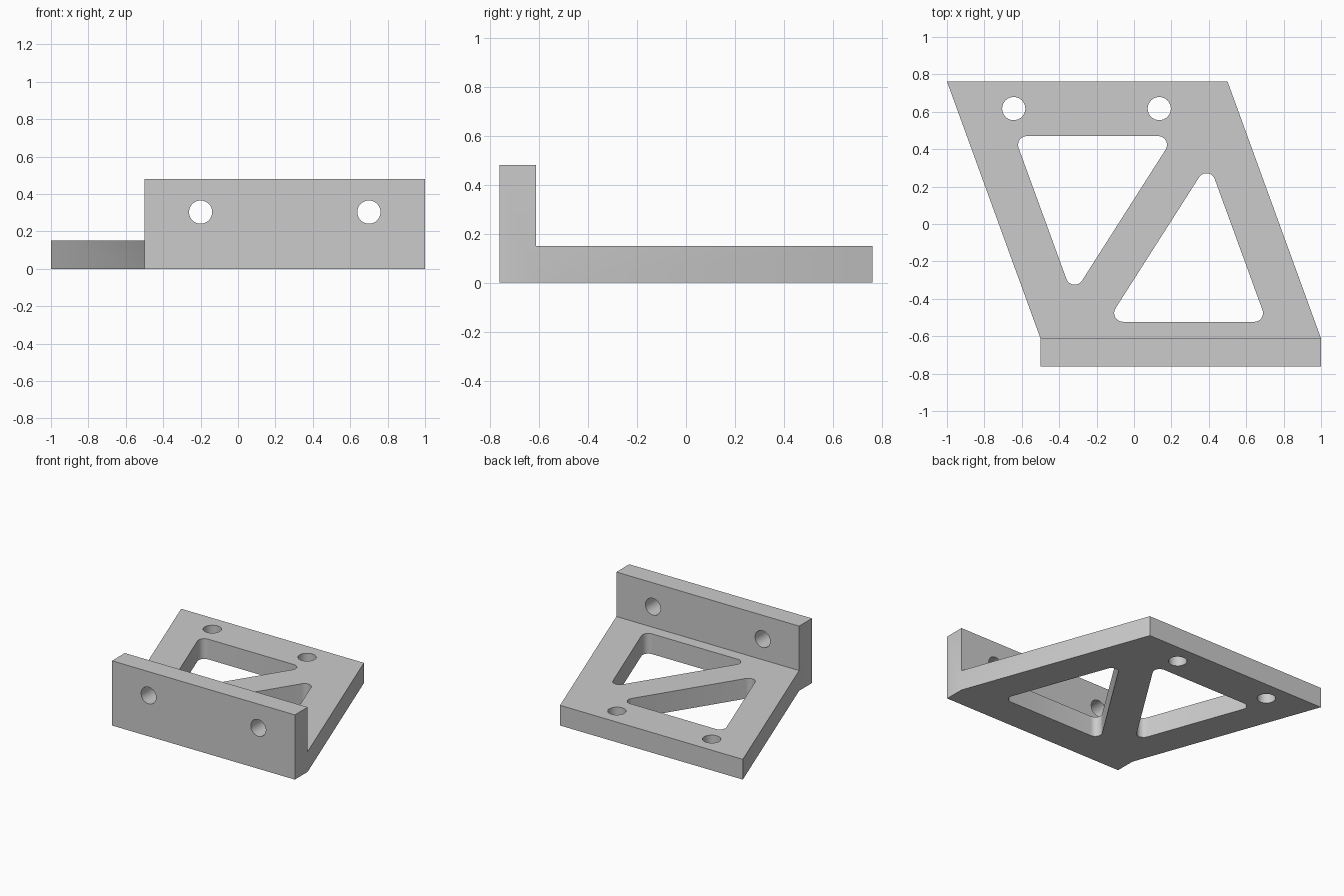
import bpy
import bmesh
from math import radians, sin
from mathutils import Vector, Matrix

if "Cube" in bpy.data.objects:
    bpy.data.objects.remove(bpy.data.objects["Cube"])

GREY = (0.6, 0.6, 0.6, 1)
grey = bpy.data.materials.new("plain grey")
grey.use_nodes = True
grey.diffuse_color = GREY
grey.node_tree.nodes["Principled BSDF"].inputs["Base Color"].default_value = GREY

HALF_Y = 0.762       # half depth
FLANGE_Y = -0.612    # inner face of the flange
THICK = 0.15         # plate thickness
HEIGHT = 0.48        # flange height
SKEW = -0.5          # sideways shift of the plate's back edge
HOLE_R = 0.062


def add_object(name, bm):
    bmesh.ops.recalc_face_normals(bm, faces=bm.faces)
    mesh = bpy.data.meshes.new(name)
    bm.to_mesh(mesh)
    bm.free()
    mesh.materials.append(grey)
    obj = bpy.data.objects.new(name, mesh)
    bpy.context.collection.objects.link(obj)
    return obj


def bridge(bm, a, b):
    """Quads between two matching closed loops of vertices."""
    for i in range(len(a)):
        bm.faces.new((a[i - 1], a[i], b[i], b[i - 1]))


def make_bracket():
    """L profile swept across x, with the back edge shifted to skew the plate."""
    profile = [(-HALF_Y, 0), (FLANGE_Y, 0), (HALF_Y, 0), (HALF_Y, THICK),
               (FLANGE_Y, THICK), (FLANGE_Y, HEIGHT), (-HALF_Y, HEIGHT)]
    bm = bmesh.new()
    ends = []
    for x in (-0.5, 1.0):
        ends.append([bm.verts.new((x + (SKEW if y == HALF_Y else 0), y, z)) for y, z in profile])
    bridge(bm, *ends)
    for e in ends:
        bm.faces.new((e[0], e[1], e[4], e[5], e[6]))
        bm.faces.new(e[1:5])
    return add_object("skewed_angle_bracket", bm)


def rounded(corners, radius, steps=8):
    """Outline of a polygon with filleted corners."""
    points = []
    for i, p in enumerate(corners):
        to_prev = (corners[i - 1] - p).normalized()
        to_next = (corners[(i + 1) % len(corners)] - p).normalized()
        half = to_prev.angle(to_next) / 2
        offset = (to_prev + to_next).normalized() * radius / sin(half)
        start = (offset.project(to_prev) - offset).normalized()
        end = (offset.project(to_next) - offset).normalized()
        points += [p + offset + radius * start.slerp(end, k / steps) for k in range(steps + 1)]
    return points


def window_cutter(name, corners):
    bm = bmesh.new()
    outline = rounded([Vector((x, y, 0)) for x, y in corners], 0.047)
    low, high = [[bm.verts.new((p.x, p.y, z)) for p in outline] for z in (-0.1, 0.3)]
    bridge(bm, low, high)
    bm.faces.new(low)
    bm.faces.new(high)
    return add_object(name, bm)


def hole_cutter(name, location, tilt=0):
    bm = bmesh.new()
    bmesh.ops.create_cone(bm, cap_ends=True, segments=32, radius1=HOLE_R, radius2=HOLE_R, depth=0.4,
                          matrix=Matrix.Translation(location) @ Matrix.Rotation(radians(tilt), 4, "X"))
    return add_object(name, bm)


bracket = make_bracket()

# Two triangular windows, the second a half turn of the first
triangle = [(-0.64, 0.47), (-0.329, -0.383), (0.215, 0.47)]
cutters = [window_cutter("back_window_cutter", triangle),
           window_cutter("front_window_cutter", [(0.07 - x, -0.053 - y) for x, y in triangle])]

# Screw holes through the plate and the flange
for x in (-0.643, 0.135):
    cutters.append(hole_cutter("plate_hole_cutter", (x, 0.617, THICK / 2)))
for x in (-0.2, 0.7):
    cutters.append(hole_cutter("flange_hole_cutter", (x, -0.687, 0.303), 90))

for cutter in cutters:
    mod = bracket.modifiers.new(cutter.name, "BOOLEAN")
    mod.operation = "DIFFERENCE"
    mod.solver = "EXACT"
    mod.object = cutter

# Apply the cuts, then remove the cutters
bpy.ops.object.select_all(action="DESELECT")
bpy.context.view_layer.objects.active = bracket
bracket.select_set(True)
for mod in list(bracket.modifiers):
    bpy.ops.object.modifier_apply(modifier=mod.name)
for cutter in cutters:
    bpy.data.objects.remove(cutter)

bpy.ops.object.shade_smooth_by_angle(angle=radians(25))
